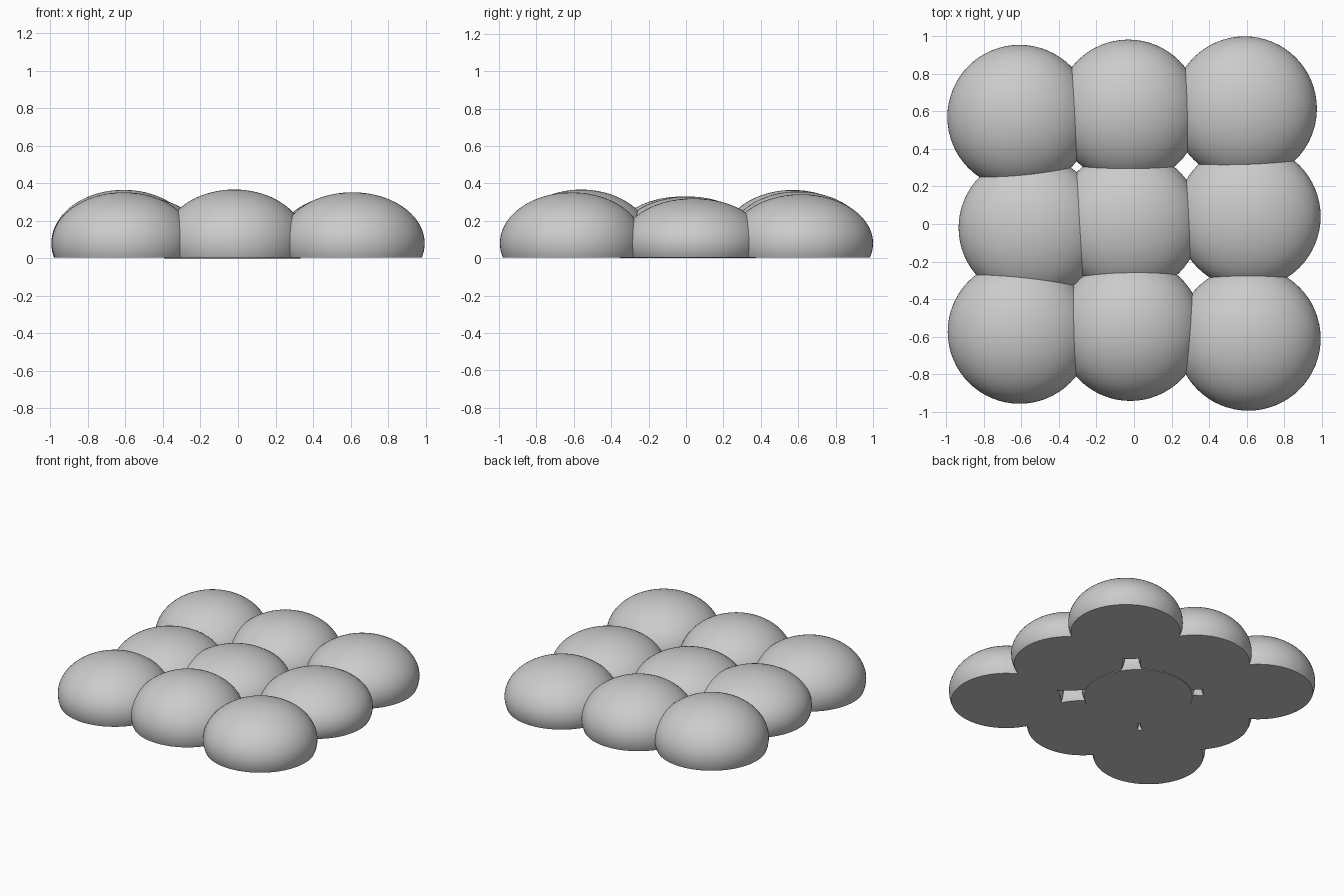
import bpy
import bmesh
from math import radians

cube = bpy.data.objects.get("Cube")
if cube:
    bpy.data.objects.remove(cube, do_unlink=True)

grey = bpy.data.materials.new("plain grey")
grey.use_nodes = True
GREY = (0.6, 0.6, 0.6, 1)
grey.diffuse_color = GREY
grey.node_tree.nodes["Principled BSDF"].inputs["Base Color"].default_value = GREY

WAIST = 0.08  # height of the widest ring


def bun(name, x, y, radius, top, base=0.004):
    """Squashed ball sliced flat underneath."""
    bm = bmesh.new()
    bmesh.ops.create_uvsphere(bm, u_segments=64, v_segments=40, radius=1)
    bmesh.ops.scale(bm, vec=(radius, radius, top - WAIST), verts=bm.verts)
    bmesh.ops.translate(bm, vec=(0, 0, WAIST), verts=bm.verts)
    cut = bmesh.ops.bisect_plane(bm, geom=bm.verts[:] + bm.edges[:] + bm.faces[:],
                                 plane_co=(0, 0, base), plane_no=(0, 0, -1),
                                 clear_outer=True)
    rim = [e for e in cut["geom_cut"] if isinstance(e, bmesh.types.BMEdge)]
    bmesh.ops.edgeloop_fill(bm, edges=rim)
    bmesh.ops.recalc_face_normals(bm, faces=bm.faces)
    mesh = bpy.data.meshes.new(name)
    bm.to_mesh(mesh)
    bm.free()
    mesh.materials.append(grey)
    obj = bpy.data.objects.new(name, mesh)
    obj.location = (x, y, 0)
    bpy.context.collection.objects.link(obj)
    bpy.ops.object.select_all(action="DESELECT")
    obj.select_set(True)
    bpy.context.view_layer.objects.active = obj
    bpy.ops.object.shade_smooth_by_angle(angle=radians(40))


# Back row
bun("back_right_bun", -0.61, 0.57, 0.385, 0.365)
bun("back_middle_bun", -0.03, 0.60, 0.383, 0.357)
bun("back_left_bun", 0.59, 0.615, 0.385, 0.342)
# Middle row, with the centre bun resting lowest
bun("middle_right_bun", -0.55, -0.02, 0.385, 0.33)
bun("centre_bun", -0.03, 0.01, 0.383, 0.33, 0)
bun("middle_left_bun", 0.61, 0.04, 0.385, 0.32)
# Front row
bun("front_right_bun", -0.61, -0.575, 0.383, 0.352)
bun("front_middle_bun", -0.02, -0.56, 0.383, 0.367)
bun("front_left_bun", 0.61, -0.61, 0.385, 0.352)
